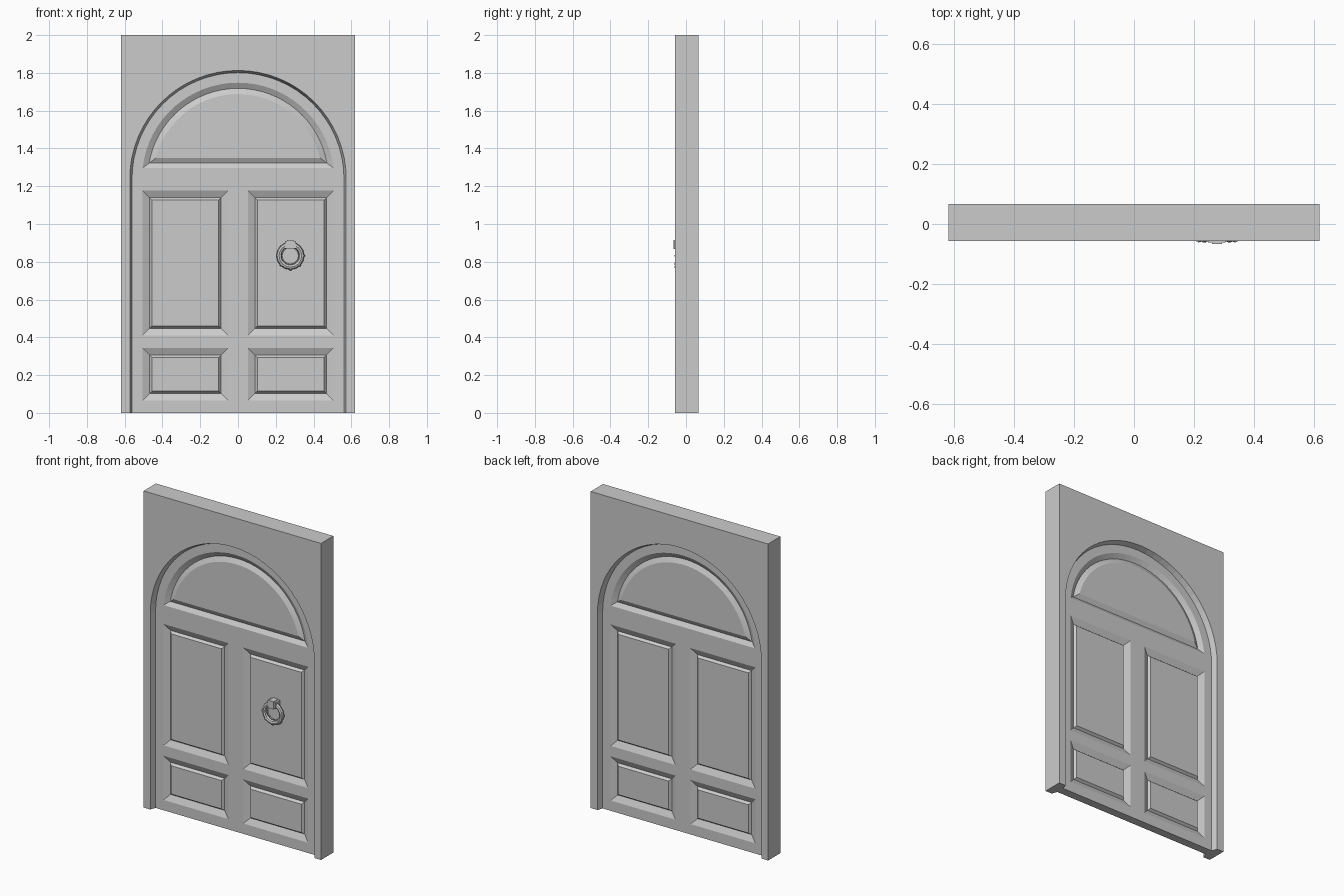
import bpy, bmesh, math
from mathutils import Vector

if "Cube" in bpy.data.objects:
    bpy.data.objects.remove(bpy.data.objects["Cube"])

H = 0.0615            # half thickness of the slab
MID = 0.0045          # y of the slab's middle plane
DOOR = -H + 0.035     # recessed door face (local y)
GROOVE, FIELD = DOOR + 0.018, DOOR + 0.003
SPRING = 1.24         # height of the arch centre


def arc(r, zb, n=32):
    # arc of radius r about the arch centre, ending at height zb (right to left)
    a = math.asin((zb - SPRING) / r)
    return [(r * math.cos(a + (math.pi - 2 * a) * i / n),
             SPRING + r * math.sin(a + (math.pi - 2 * a) * i / n)) for i in range(n + 1)]


def arch(r):
    return [(r, 0)] + arc(r, SPRING) + [(-r, 0)]


def rect(x0, x1, z0, z1, d):
    return [(x0 + d, z0 + d), (x1 - d, z0 + d), (x1 - d, z1 - d), (x0 + d, z1 - d)]


def loop(bm, pts, y):
    return [bm.verts.new((x, y, z)) for x, z in pts]


def bridge(bm, a, b, closed=True):
    n = len(a)
    for i in range(n if closed else n - 1):
        j = (i + 1) % n
        bm.faces.new((a[i], a[j], b[j], b[i]))


def finish(bm, name):
    # orient faces outward, then mirror the front half to the back
    for f in bm.faces:
        f.normal_update()
        n, c = f.normal, f.calc_center_median() - Vector((0, 0, 1))
        if n.y > 1e-4 or (abs(n.y) <= 1e-4 and n.x * c.x + n.z * c.z < 0):
            f.normal_flip()
    me = bpy.data.meshes.new(name)
    bm.to_mesh(me)
    bm.free()
    ob = bpy.data.objects.new(name, me)
    bpy.context.collection.objects.link(ob)
    ob.location.y = MID
    m = ob.modifiers.new("back_half", 'MIRROR')
    m.use_axis = (False, True, False)
    return ob


# Surround: slab with an arched opening and a slightly sloped reveal
bm = bmesh.new()
outer = [(-0.62, 0), (-0.62, 2), (0.62, 2), (0.62, 0)]
o = loop(bm, outer, -H)
a = loop(bm, arch(0.573), -H)
b = loop(bm, arch(0.561), DOOR)
bm.faces.new(o + a)
bridge(bm, a, b, False)
m = loop(bm, outer, 0)
bridge(bm, o, m, False)
for k, s in ((0, -1), (3, 0)):
    inner = bm.verts.new((b[s].co.x, 0, 0))
    bm.faces.new((o[k], a[s], b[s], inner, m[k]))
finish(bm, "door_surround")

# Door leaf: arched face with sunk panel mouldings
bm = bmesh.new()
panels = []
for x0, x1 in ((-0.506, -0.052), (0.052, 0.506)):
    for z0, z1 in ((0.41, 1.177), (0.065, 0.344)):
        panels.append([rect(x0, x1, z0, z1, d) for d in (0, 0.038, 0.05)])
panels.append([arc(r, zb) for r, zb in ((0.508, 1.296), (0.478, 1.322), (0.448, 1.35))])
edges = []


def ring_edges(vs):
    for i in range(len(vs)):
        edges.append(bm.edges.new((vs[i], vs[(i + 1) % len(vs)])))


rim = loop(bm, arch(0.561), DOOR)
ring_edges(rim)
loops = [[loop(bm, p, y) for p, y in zip(ps, (DOOR, GROOVE, FIELD))] for ps in panels]
for ls in loops:
    ring_edges(ls[0])
bmesh.ops.triangle_fill(bm, use_beauty=True, use_dissolve=False, edges=edges, normal=(0, -1, 0))
for l0, l1, l2 in loops:
    bridge(bm, l0, l1)
    bridge(bm, l1, l2)
    bm.faces.new(l2)
foot = loop(bm, [(0.561, 0), (-0.561, 0)], 0)
bm.faces.new((rim[0], rim[-1], foot[1], foot[0]))
finish(bm, "door_leaf")

# Ring knocker
KX, KZ, KY, R = 0.277, 0.832, -0.045, 0.06
FRONT = (math.pi / 2, 0, 0)
bpy.ops.mesh.primitive_torus_add(major_segments=16, minor_segments=8, major_radius=R,
                                 minor_radius=0.014, location=(KX, KY, KZ), rotation=FRONT)
bpy.context.object.name = "knocker_ring"

# Collars around the ring
for i, deg in enumerate((0, 180, 225, 270, 315)):
    t = math.radians(deg)
    bpy.ops.mesh.primitive_cylinder_add(
        vertices=8, radius=0.017, depth=0.01,
        location=(KX + R * math.cos(t), KY, KZ + R * math.sin(t)), rotation=(0, -t, 0))
    bpy.context.object.name = f"knocker_collar_{i}"

# Strike plate behind the ring
bpy.ops.mesh.primitive_cylinder_add(vertices=12, radius=0.044, depth=0.02,
                                    location=(KX, -0.024, KZ), rotation=FRONT)
bpy.context.object.name = "knocker_plate"

# Clasp holding the ring: middle block with two side lugs
for name, dx, w, y0, h in (("middle", 0, 0.034, -0.066, 0.048),
                           ("left", -0.023, 0.012, -0.062, 0.04),
                           ("right", 0.023, 0.012, -0.062, 0.04)):
    bpy.ops.mesh.primitive_cube_add(size=1, location=(KX + dx, (y0 - 0.018) / 2, 0.891))
    ob = bpy.context.object
    ob.name = "knocker_clasp_" + name
    ob.scale = (w, -0.018 - y0, h)
